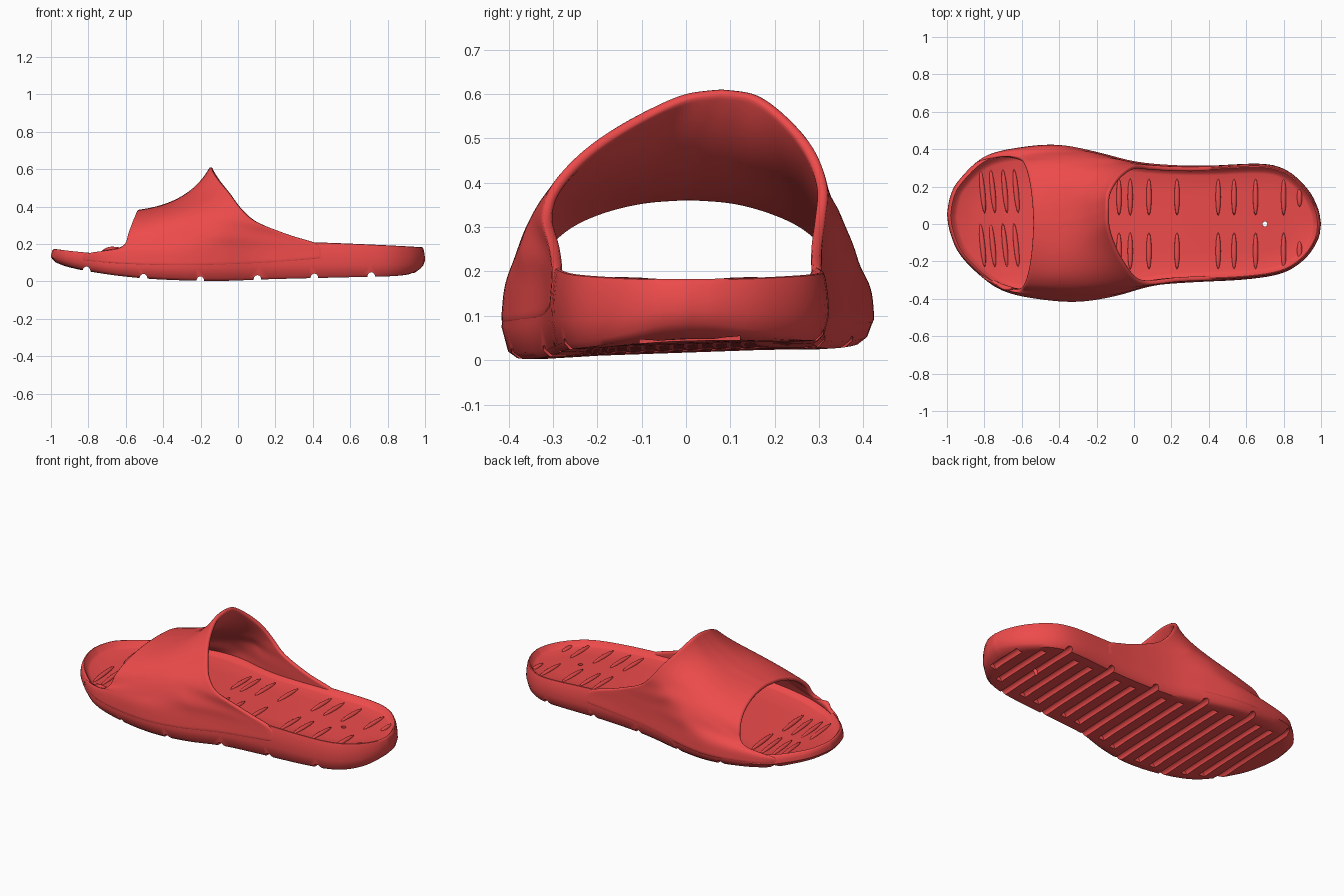
import bpy, bmesh, math
from mathutils import Vector, Matrix

if "Cube" in bpy.data.objects:
    bpy.data.objects.remove(bpy.data.objects["Cube"])

red = bpy.data.materials.new("red_foam")
red.diffuse_color = (0.85, 0.07, 0.07, 1)
red.use_nodes = True
red.node_tree.nodes["Principled BSDF"].inputs["Base Color"].default_value = red.diffuse_color


def catmull(pts, steps, closed=False):
    pts = [Vector(p) for p in pts]
    n, out = len(pts), []
    for i in range(n if closed else n - 1):
        if closed:
            a, b, c, d = (pts[(i + k) % n] for k in (-1, 0, 1, 2))
        else:
            b, c = pts[i], pts[i + 1]
            a = pts[i - 1] if i else b * 2 - c
            d = pts[i + 2] if i + 2 < n else c * 2 - b
        for s in range(steps):
            t = s / steps
            out.append(0.5 * (2 * b + (c - a) * t + (2 * a - 5 * b + 4 * c - d) * t * t
                              + (3 * b - a - 3 * c + d) * t ** 3))
    return out if closed else out + [pts[-1]]


def lerp_table(pts, x):
    if x <= pts[0][0]:
        return pts[0][1]
    for a, b in zip(pts, pts[1:]):
        if x <= b[0]:
            return a[1] + (b[1] - a[1]) * (x - a[0]) / max(b[0] - a[0], 1e-9)
    return pts[-1][1]


def make_object(name, bm):
    mesh = bpy.data.meshes.new(name)
    bm.to_mesh(mesh)
    bm.free()
    ob = bpy.data.objects.new(name, mesh)
    bpy.context.collection.objects.link(ob)
    mesh.materials.append(red)
    return ob


def smooth(ob, angle):
    bpy.ops.object.select_all(action='DESELECT')
    ob.select_set(True)
    bpy.context.view_layer.objects.active = ob
    bpy.ops.object.shade_smooth_by_angle(angle=math.radians(angle))


# Foot outline, both long sides from toe to heel
LEFT = catmull([(-1, .05), (-.985, .14), (-.94, .23), (-.8, .36), (-.6, .41), (-.4, .422), (-.2, .385),
                (0, .335), (.2, .315), (.4, .312), (.68, .322), (.82, .285), (.93, .185), (.985, .08), (1, 0)], 8)
RIGHT = catmull([(-1, .05), (-.985, -.04), (-.93, -.165), (-.8, -.295), (-.68, -.365), (-.5, -.402),
                 (-.3, -.415), (-.1, -.385), (.1, -.33), (.3, -.312), (.6, -.296), (.8, -.26),
                 (.92, -.18), (.985, -.08), (1, 0)], 8)
BOTTOM = catmull([(-1, .085), (-.9, .065), (-.8, .048), (-.6, .023), (-.4, .008), (-.1, 0), (.2, .008),
                  (.6, .017), (.85, .022), (.95, .035), (1, .055)], 6)
RIM = catmull([(-1, .176), (-.85, .158), (-.7, .15), (-.55, .17), (-.3, .19), (0, .2), (.3, .21),
               (.5, .206), (.8, .193), (1, .182)], 6)


def half_width(x, side):
    return abs(lerp_table(LEFT if side > 0 else RIGHT, x))


def bottom_z(x, y):
    return lerp_table(BOTTOM, x) + .035 * (y + .4)


# Sole: rings shrink from the outline towards a spine, under, around and over
M = 56
xs = [-math.cos(math.pi * i / M) for i in range(M + 1)]
outline = [(x, lerp_table(RIGHT, x)) for x in xs] + [(x, lerp_table(LEFT, x)) for x in xs[-2:0:-1]]
N = len(outline)
# (shrink factor, height as share of side wall, extra height)
RINGS = [(.1, 0, .003), (.5, 0, .003), (.82, 0, 0), (.92, 0, .001), (.965, 0, .015), (1, .38, 0), (.993, .65, 0),
         (.975, .9, 0), (.958, 1, -.002), (.94, 1, 0), (.918, 1, -.006), (.88, 1, -.025),
         (.83, 1, -.031), (.5, 1, -.033), (.1, 1, -.033)]
bm = bmesh.new()
rings = []
for f, share, extra in RINGS:
    ring = []
    for ox, oy in outline:
        sx = max(-.68, min(.71, ox))
        x, y = sx + (ox - sx) * f, oy * f
        lo, hi = bottom_z(ox if f > .9 else x, y), lerp_table(RIM, x)
        ring.append(bm.verts.new((x, y, lo + (hi - lo) * share + extra)))
    rings.append(ring)
for a, b in zip(rings, rings[1:]):
    for i in range(N):
        j = (i + 1) % N
        bm.faces.new((a[i], a[j], b[j], b[i]))
for ring in (rings[0], rings[-1]):
    for i in range(M):
        q = [ring[i], ring[i + 1], ring[(N - i - 1) % N], ring[(N - i) % N]]
        q = list(dict.fromkeys(q))
        if len(q) > 2:
            bm.faces.new(q)
bmesh.ops.recalc_face_normals(bm, faces=bm.faces)
sole = make_object("sole", bm)


def cut(target, cutter):
    mod = target.modifiers.new("cut", 'BOOLEAN')
    mod.operation, mod.solver, mod.object = 'DIFFERENCE', 'EXACT', cutter
    bpy.context.view_layer.objects.active = target
    bpy.ops.object.modifier_apply(modifier=mod.name)
    bpy.data.objects.remove(cutter)


# Tread grooves: every third one breaks out through the side wall
bm = bmesh.new()
for i in range(18):
    x = -.81 + i * .1015
    reach = 1.0 if i % 3 == 0 else half_width(x, 1) + half_width(x, -1) - .16
    yc = (half_width(x, 1) - half_width(x, -1)) / 2
    m = (Matrix.Translation((x, yc, bottom_z(x, yc))) @ Matrix.Rotation(.035, 4, 'X')
         @ Matrix.Rotation(math.pi / 2, 4, 'X') @ Matrix.Diagonal((.021, .026, 1, 1)))
    bmesh.ops.create_cone(bm, cap_ends=True, segments=14, radius1=1, radius2=1, depth=reach, matrix=m)
cutter = make_object("groove_cutter", bm)
cutter.hide_render = True
cut(sole, cutter)

# Small vent hole in the heel
bm = bmesh.new()
bmesh.ops.create_cone(bm, cap_ends=True, segments=16, radius1=.013, radius2=.013, depth=1,
                      matrix=Matrix.Translation((.7, 0, .1)))
cutter = make_object("hole_cutter", bm)
cutter.hide_render = True
cut(sole, cutter)
smooth(sole, 40)

# Strap: a skin through three arches (toe edge, middle, instep edge), from side wall to crown
TOE = [(-.85, 1, .11), (-.82, 1, .15), (-.68, .36, .168), (-.61, .355, .2), (-.59, .33, .26),
       (-.57, .27, .315), (-.555, .19, .352), (-.545, .1, .375), (-.54, 0, .383)]
MID = [(-.22, 1, .08), (-.22, 1, .17), (-.23, .385, .235), (-.25, .36, .3), (-.265, .325, .35),
       (-.28, .27, .395), (-.29, .19, .43), (-.298, .1, .45), (-.3, 0, .457)]
INSTEP = [(.46, 1, .12), (.44, 1, .195), (.27, .315, .25), (.1, .322, .32), (.02, .312, .39),
          (-.04, .265, .47), (-.1, .19, .54), (-.145, .09, .6), (-.15, 0, .615)]
STEPS, U = 4, 28


def strap_rows(side):
    grid = []
    for k in range(9):
        row = []
        for i in range(U + 1):
            u = i / U
            w = ((1 - u) * (1 - 2 * u), 4 * u * (1 - u), u * (2 * u - 1))
            p = Vector(TOE[k]) * w[0] + Vector(MID[k]) * w[1] + Vector(INSTEP[k]) * w[2]
            limit = half_width(p.x, side) * (1.006, .985, .978, .973, .97, .97, .97, .97, .97)[k]
            p.y = side * (limit if k < 2 else min(p.y, limit))
            p.y += .08 * max(0, (p.z - .35) / .265) ** 1.3
            row.append(p)
        grid.append(row)
    cols = [catmull([grid[k][i] for k in range(9)], STEPS) for i in range(U + 1)]
    return cols


right_cols, left_cols = strap_rows(-1), strap_rows(1)
bm = bmesh.new()
skin = [[bm.verts.new(p) for p in r + l[-2::-1]] for r, l in zip(right_cols, left_cols)]
for a, b in zip(skin, skin[1:]):
    for j in range(len(a) - 1):
        bm.faces.new((a[j], b[j], b[j + 1], a[j + 1]))
strap = make_object("strap", bm)
shell = strap.modifiers.new("thickness", 'SOLIDIFY')
shell.thickness, shell.offset = .024, -1
soft = strap.modifiers.new("soft", 'SUBSURF')
soft.levels = soft.render_levels = 1
smooth(strap, 180)

# Raised massage ribs on the footbed, in two rows
bm = bmesh.new()
TOE_RIBS, HEEL_RIBS = (-.81, -.755, -.69, -.63), (-.08, -.02, .08, .23, .45, .535, .65, .8, .885)
for x in TOE_RIBS + HEEL_RIBS:
    for side in (1, -1):
        length = .055 if x > .85 else .1 if x > -.6 else .12
        y = side * .145 + (.03 if x < -.6 else 0)
        tilt = .1 if x < -.6 else 0
        m = (Matrix.Translation((x, y, lerp_table(RIM, x) - .033)) @ Matrix.Rotation(tilt, 4, 'Z')
             @ Matrix.Diagonal((.014, length, .012, 1)))
        bmesh.ops.create_uvsphere(bm, u_segments=12, v_segments=8, radius=1, matrix=m)
smooth(make_object("footbed_ribs", bm), 180)
